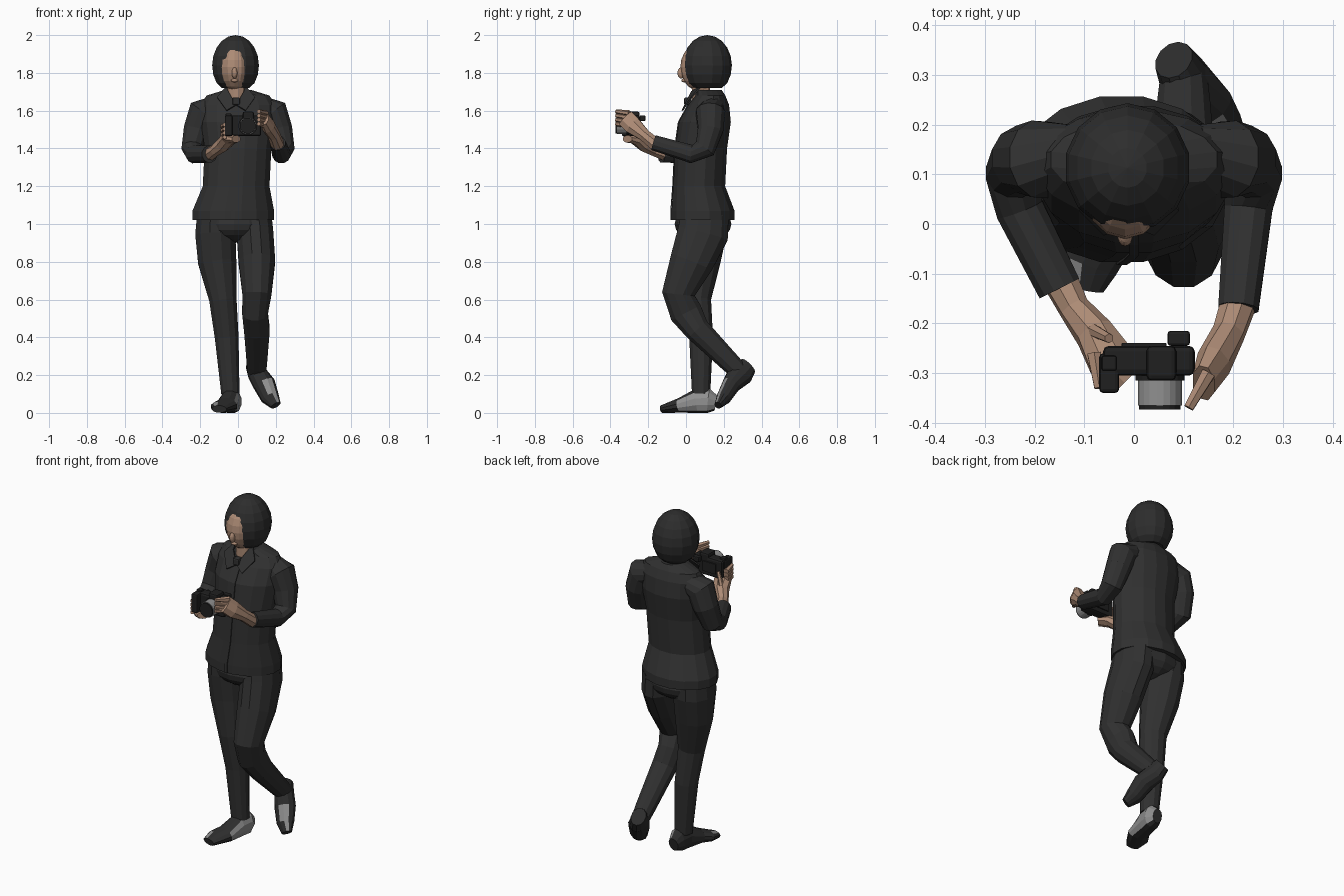
import bpy, bmesh, math
from mathutils import Vector

if "Cube" in bpy.data.objects:
    bpy.data.objects.remove(bpy.data.objects["Cube"], do_unlink=True)


def material(name, red, green, blue):
    mat = bpy.data.materials.new(name)
    mat.use_nodes = True
    colour = (red, green, blue, 1)
    mat.diffuse_color = colour
    mat.node_tree.nodes["Principled BSDF"].inputs["Base Color"].default_value = colour
    return mat


def grey(name, value):
    return material(name, value, value, value)


CLOTH = grey("charcoal cloth", .03)
SOFT_BLACK = grey("soft black hair and leather", .026)
CAMERA_BLACK = grey("camera black", .014)
LIGHT_GREY = grey("light grey", .28)
SKIN = material("skin", .42, .26, .18)


def finish(name, bm, *mats):
    bmesh.ops.recalc_face_normals(bm, faces=bm.faces)
    mesh = bpy.data.meshes.new(name)
    bm.to_mesh(mesh)
    bm.free()
    obj = bpy.data.objects.new(name, mesh)
    bpy.context.collection.objects.link(obj)
    for mat in mats:
        mesh.materials.append(mat)
    return obj


def loft(name, rings, *mats, sides=12, level=False, rule=None):
    """Skin elliptical rings (x, y, z, width, depth) along a path."""
    bm = bmesh.new()
    centres = [Vector(ring[:3]) for ring in rings]
    loops = []
    for i, ring in enumerate(rings):
        along = centres[min(i + 1, len(rings) - 1)] - centres[max(i - 1, 0)]
        along = Vector((0, 0, 1)) if level else along.normalized()
        across = (Vector((1, 0, 0)) - along * along.x).normalized()
        depth = along.cross(across)
        loop = []
        for k in range(sides):
            turn = math.tau * (k + .5) / sides
            point = centres[i] + across * math.cos(turn) * ring[3] + depth * math.sin(turn) * ring[-1]
            point.z = max(point.z, 0)
            loop.append(bm.verts.new(point))
        loops.append(loop)
    for low, high in zip(loops, loops[1:]):
        for k in range(sides):
            following = (k + 1) % sides
            bm.faces.new((low[k], low[following], high[following], high[k]))
    bm.faces.new(loops[0])
    bm.faces.new(loops[-1])
    bmesh.ops.recalc_face_normals(bm, faces=bm.faces)
    if rule:
        bm.normal_update()
        for face in bm.faces:
            face.material_index = int(rule(face.calc_center_median(), face.normal))
    return finish(name, bm, *mats)


def ball(name, centre, radii, mat, bottom=0):
    """Faceted ellipsoid, flattened below a given height."""
    bm = bmesh.new()
    bmesh.ops.create_uvsphere(bm, u_segments=14, v_segments=10, radius=1)
    bmesh.ops.scale(bm, vec=radii, verts=bm.verts)
    bmesh.ops.translate(bm, vec=centre, verts=bm.verts)
    for vert in bm.verts:
        vert.co.z = max(vert.co.z, bottom)
    return finish(name, bm, mat)


def plate(name, points, mat):
    bm = bmesh.new()
    bm.faces.new([bm.verts.new(point) for point in points])
    obj = finish(name, bm, mat)
    thickness = obj.modifiers.new("thickness", "SOLIDIFY")
    thickness.thickness = .008
    thickness.offset = 0


def block(name, centre, size, mat):
    bm = bmesh.new()
    bmesh.ops.create_cube(bm, size=1)
    bmesh.ops.scale(bm, vec=size, verts=bm.verts)
    obj = finish(name, bm, mat)
    obj.location = centre
    rounding = obj.modifiers.new("rounded edges", "BEVEL")
    rounding.width = min(size) / 5
    rounding.segments = 2


def fingers(label, knuckle, tip):
    """Four fingers stacked upwards from the lowest one."""
    for i, finger in enumerate(("little", "ring", "middle", "index")):
        rise = Vector((0, 0, i * .022))
        loft(f"{label}_{finger}_finger",
             [(*(Vector(knuckle) + rise), .016), (*(Vector(tip) + rise), .011)], SKIN, sides=6)


# Jacket; the placket follows the jacket's front edge
jacket = [(-.025, .09, 1.02, .22, .17), (-.025, .09, 1.07, .22, .17), (-.01, .07, 1.2, .18, .14),
          (0, .08, 1.4, .18, .14), (0, .1, 1.54, .2, .14), (0, .12, 1.63, .2, .11),
          (0, .13, 1.68, .17, .08), (0, .12, 1.71, .07, .07)]
loft("jacket", jacket, CLOTH, sides=16, level=True)
loft("jacket_placket", [(x, y - depth, z, .014, .004) for x, y, z, width, depth in jacket[:-2]],
     CLOTH, sides=4)

# Collar, sleeves and cuffs, each side from one pattern
cuffs = {"left": (.21, -.17, 1.43, .042), "right": (-.15, -.13, 1.37, .046)}
for label, cuff in cuffs.items():
    side = math.copysign(1, cuff[0])
    collar = [(.05, .08, 1.73), (.04, .03, 1.7), (0, 0, 1.63), (.05, -.02, 1.6), (.1, .03, 1.67)]
    plate(label + "_collar", [(side * x - .01, y, z) for x, y, z in collar], CLOTH)
    sleeve = [(.12, .14, 1.62, .06), (.19, .13, 1.59, .08), (.22, .13, 1.5, .07),
              (.24, .1, 1.4, .06), (.23, .03, 1.37, .05)]
    loft(label + "_sleeve", [(side * x, *rest) for x, *rest in sleeve] + [cuff], CLOTH)
block("collar_knot", (-.01, .01, 1.65), (.04, .04, .04), CLOTH)

# Head
loft("neck", [(-.01, .08, 1.6, .05), (-.01, .08, 1.8, .05)], SKIN, level=True)
ball("hair", (-.013, .113, 1.84), (.127, .13, .16), SOFT_BLACK, bottom=1.72)
ball("face", (-.018, .07, 1.83), (.085, .1, .125), SKIN)
ball("nose", (-.018, -.025, 1.8), (.015, .02, .03), SKIN)
ball("lips", (-.018, -.01, 1.76), (.02, .015, .01), SKIN)

# Trousers: right leg stands, left leg is bent back
ball("trouser_seat", (-.02, .09, 1), (.19, .15, .1), CLOTH)
loft("right_trouser_leg", [(-.12, .09, 1.05, .1, .13), (-.12, .09, .95, .11, .13), (-.11, .08, .8, .105),
                           (-.08, .06, .6, .075), (-.06, .08, .4, .065), (-.04, .08, .1, .05)], CLOTH)
loft("left_trouser_leg", [(.08, .1, 1.05, .1, .13), (.09, .09, .95, .1, .14), (.1, .03, .8, .1, .12),
                          (.1, -.04, .63, .08, .09), (.09, 0, .53, .07, .09), (.1, .06, .44, .07),
                          (.1, .24, .26, .055), (.1, .28, .22, .05)], CLOTH)

# Shoes with grey panels on the instep and toe
loft("right_shoe", [(-.03, .16, .05, .03, .04), (-.03, .12, .06, .05, .07), (-.04, .06, .06, .05, .07),
                    (-.06, -.03, .04, .06, .04), (-.09, -.08, .03, .06, .03), (-.1, -.13, .02, .04, .02)],
     SOFT_BLACK, LIGHT_GREY,
     rule=lambda centre, normal: normal.x > .45 and centre.z > .02 and abs(centre.y - .05) < .1
     or normal.z > .8 and centre.y < -.08 and centre.x < -.1)
loft("left_shoe", [(.08, .33, .25, .04, .05), (.1, .29, .21, .05, .07), (.14, .24, .15, .06, .05),
                   (.17, .2, .08, .05, .04), (.2, .17, .04, .03, .02)],
     SOFT_BLACK, LIGHT_GREY,
     rule=lambda centre, normal: normal.y < -.5 and centre.x > .14 and .08 < centre.z < .17)

# Hands
loft("right_hand", [(-.15, -.11, 1.37, .037), (-.12, -.17, 1.39, .032), (-.08, -.22, 1.42, .04),
                    (-.05, -.27, 1.45, .05, .03), (-.01, -.31, 1.45, .035, .02)], SKIN, sides=8)
loft("left_hand", [(.21, -.16, 1.42, .037), (.19, -.22, 1.47, .034), (.16, -.28, 1.52, .036, .05),
                   (.14, -.32, 1.56, .025, .05)], SKIN, sides=8)
fingers("left", (.15, -.3, 1.52), (.11, -.37, 1.53))
fingers("right", (-.08, -.26, 1.45), (-.07, -.33, 1.46))
loft("right_thumb", [(-.09, -.21, 1.43, .015), (-.05, -.23, 1.52, .01)], SKIN, sides=6)

# Camera held in both hands
block("camera_body", (.03, -.275, 1.52), (.185, .06, .11), CAMERA_BLACK)
block("camera_grip", (-.05, -.3, 1.52), (.04, .08, .11), CAMERA_BLACK)
block("camera_prism", (.055, -.28, 1.57), (.06, .07, .05), CAMERA_BLACK)
block("camera_eyepiece", (.09, -.23, 1.56), (.045, .03, .03), CAMERA_BLACK)
block("camera_screen", (.02, -.244, 1.52), (.09, .01, .06), CAMERA_BLACK)
block("camera_dial", (-.05, -.28, 1.575), (.03, .03, .02), CAMERA_BLACK)
for name, back, front, radius, mat in (("lens_mount", -.29, -.315, .05, CAMERA_BLACK),
                                       ("lens_barrel", -.3, -.365, .045, LIGHT_GREY),
                                       ("lens_front", -.36, -.373, .042, CAMERA_BLACK)):
    loft(name, [(.052, back, 1.52, radius), (.052, front, 1.52, radius)], mat, sides=20)
